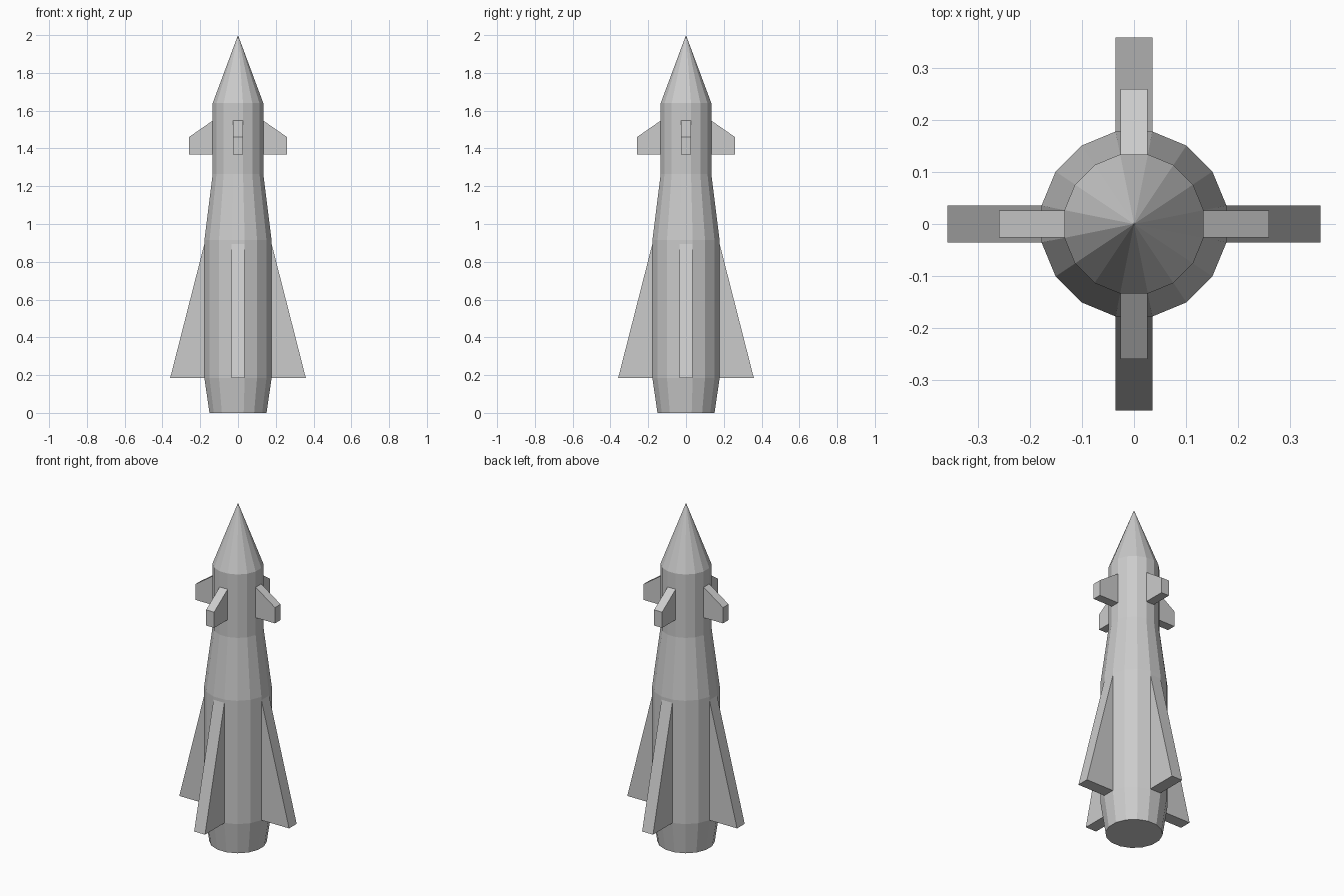
import bpy, bmesh
from math import cos, sin, pi
from mathutils import Matrix

if "Cube" in bpy.data.objects:
    bpy.data.objects.remove(bpy.data.objects["Cube"])

SIDES = 16
APOTHEM = cos(pi / SIDES)


def finish(bm, name):
    bmesh.ops.recalc_face_normals(bm, faces=bm.faces)
    mesh = bpy.data.meshes.new(name)
    bm.to_mesh(mesh)
    bm.free()
    obj = bpy.data.objects.new(name, mesh)
    bpy.context.collection.objects.link(obj)
    return obj


def lathe(name, profile, tip_z):
    """Faceted body from (flat-to-centre radius, z) rings, closed by a point."""
    bm = bmesh.new()
    rings = []
    for r, z in profile:
        angles = [(i + 0.5) * 2 * pi / SIDES for i in range(SIDES)]
        rings.append([bm.verts.new((r / APOTHEM * cos(a), r / APOTHEM * sin(a), z))
                      for a in angles])
    tip = bm.verts.new((0, 0, tip_z))
    bm.faces.new(rings[0])
    for i in range(SIDES):
        j = (i + 1) % SIDES
        for lo, hi in zip(rings, rings[1:]):
            bm.faces.new((lo[i], lo[j], hi[j], hi[i]))
        bm.faces.new((rings[-1][i], rings[-1][j], tip))
    return finish(bm, name)


def fins(name, outline, half_width):
    """Four slabs with the same (radius, z) outline, one per quarter turn."""
    for k in range(4):
        bm = bmesh.new()
        face = bm.faces.new([bm.verts.new((r, -half_width, z)) for r, z in outline])
        ext = bmesh.ops.extrude_face_region(bm, geom=[face])
        new = [v for v in ext["geom"] if isinstance(v, bmesh.types.BMVert)]
        bmesh.ops.translate(bm, verts=new, vec=(0, 2 * half_width, 0))
        bm.transform(Matrix.Rotation(k * pi / 2, 4, 'Z'))
        finish(bm, f"{name}_{k + 1}")


# fuselage with tail taper, shoulder and pointed nose
lathe("fuselage", [(0.151, 0), (0.178, 0.185), (0.178, 0.914),
                   (0.134, 1.265), (0.134, 1.64)], 2.0)

# large swept tail fins
fins("tail_fin", [(0.17, 0.185), (0.359, 0.185), (0.178, 0.895), (0.17, 0.895)], 0.0355)

# small forward steering fins
fins("forward_fin", [(0.125, 1.367), (0.26, 1.367), (0.26, 1.46),
                     (0.134, 1.547), (0.125, 1.547)], 0.026)
